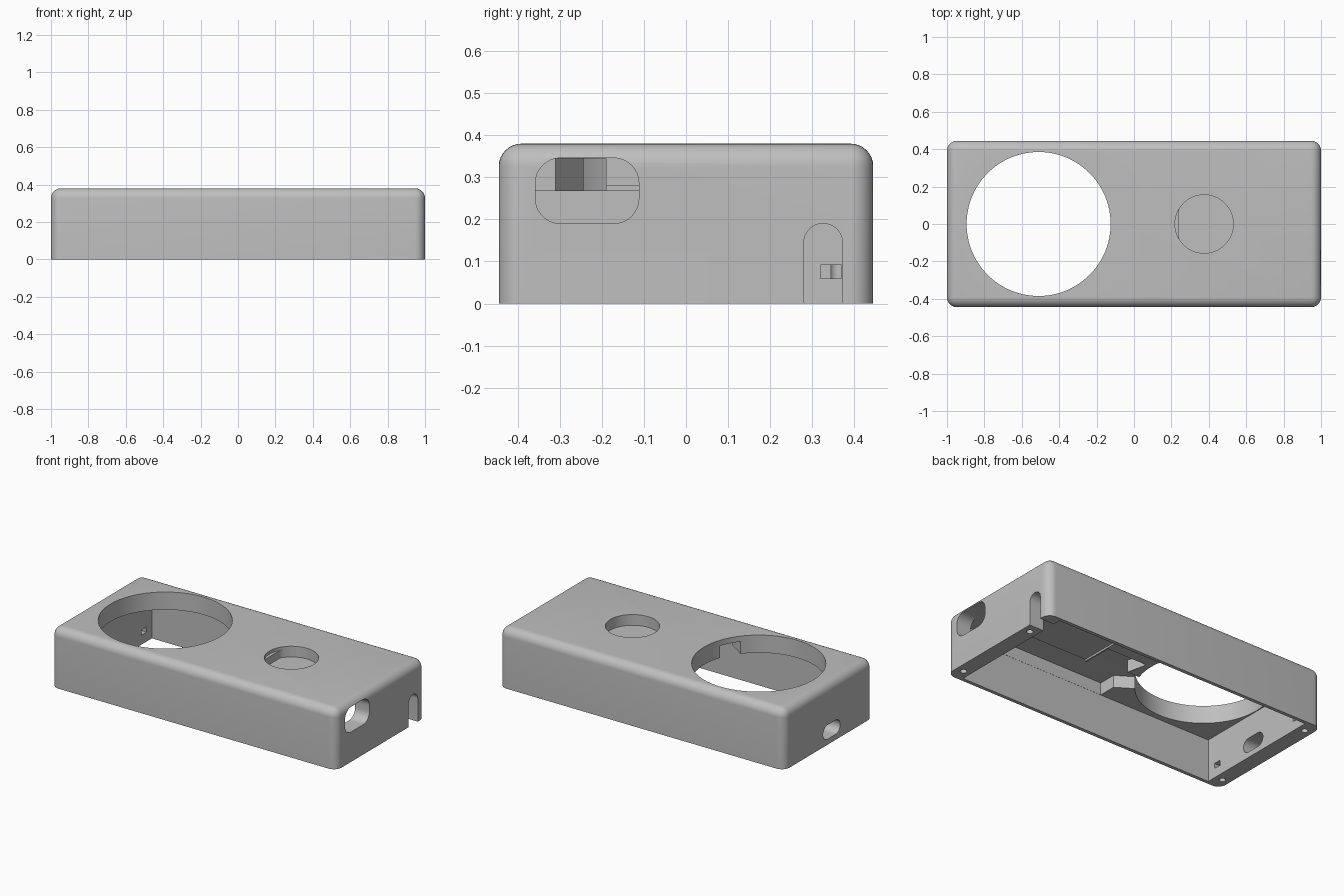
import bpy, bmesh, math
from mathutils import Vector

cube = bpy.data.objects.get("Cube")
if cube:
    bpy.data.objects.remove(cube, do_unlink=True)

grey = bpy.data.materials.new("light_grey")
grey.use_nodes = True
colour = (0.52, 0.52, 0.52, 1)
grey.diffuse_color = colour
grey.node_tree.nodes["Principled BSDF"].inputs["Base Color"].default_value = colour


def prism(name, outline, low, high, axis="z"):
    """Extrude an outline, in (x, y) along z or in (y, z) along x."""
    place = (lambda p, h: (p[0], p[1], h)) if axis == "z" else (lambda p, h: (h, p[0], p[1]))
    bm = bmesh.new()
    base = bm.faces.new([bm.verts.new(place(p, low)) for p in outline])
    new = bmesh.ops.extrude_face_region(bm, geom=[base])["geom"]
    shift = Vector(place((0, 0), high - low))
    bmesh.ops.translate(bm, vec=shift, verts=[v for v in new if isinstance(v, bmesh.types.BMVert)])
    bmesh.ops.recalc_face_normals(bm, faces=bm.faces)
    mesh = bpy.data.meshes.new(name)
    bm.to_mesh(mesh)
    bm.free()
    mesh.materials.append(grey)
    obj = bpy.data.objects.new(name, mesh)
    bpy.context.collection.objects.link(obj)
    return obj


def rect(a0, a1, b0, b1):
    return [(a0, b0), (a1, b0), (a1, b1), (a0, b1)]


def round_rect(a0, a1, b0, b1, r, steps=8):
    corners = [(a1 - r, b1 - r), (a0 + r, b1 - r), (a0 + r, b0 + r), (a1 - r, b0 + r)]
    points = []
    for i, (a, b) in enumerate(corners):
        for k in range(steps + 1):
            t = (i + k / steps) * math.pi / 2
            points.append((a + r * math.cos(t), b + r * math.sin(t)))
    return points


def circle(cx, cy, r, n=64):
    return [(cx + r * math.cos(2 * math.pi * i / n), cy + r * math.sin(2 * math.pi * i / n))
            for i in range(n)]


# Outer shell with rounded upright and top edges
body = prism("enclosure_shell", rect(-1, 1, -0.445, 0.445), 0, 0.38)
bm = bmesh.new()
bm.from_mesh(body.data)
edges = [e for e in bm.edges if max(v.co.z for v in e.verts) > 0.3]
bmesh.ops.bevel(bm, geom=edges, offset=0.054, segments=8, profile=0.5, affect="EDGES")
bm.to_mesh(body.data)
bm.free()

cutters = []


def cut(name, *args):
    cutters.append(prism(name, *args))


# Open underside cavity, thin long walls and thick end walls
cut("cavity", rect(-0.9, 0.9, -0.423, 0.423), -0.1, 0.268)

# Large through hole and shallow button recess with a ledge
cut("large_hole", circle(-0.51, 0, 0.385, 96), -0.1, 0.5)
cut("recess_top", circle(0.375, 0, 0.156), 0.36, 0.5)
floor = [(max(x, 0.24), y) for x, y in circle(0.375, 0, 0.156) if x > 0.22]
cut("recess_floor", floor, 0.312, 0.45)

# Ceiling channel that opens into the large hole, and shallow ceiling panel
channel = [(0.899, -0.422), (-0.11, -0.422), (-0.11, -0.31), (-0.25, -0.22), (-0.22, -0.13),
           (-0.06, -0.13), (-0.09, 0), (0.19, 0), (0.19, -0.19), (0.899, -0.19)]
cut("channel", channel, 0.2, 0.345)
cut("ceiling_panel", rect(0.2, 0.898, -0.195, 0.19), 0.21, 0.28)

# Port and cable arch in the left end, slot in the right end
cut("port", round_rect(-0.358, -0.112, 0.19, 0.346, 0.06), 0.85, 1.1, "x")
cut("cable_arch", round_rect(0.28, 0.372, -0.2, 0.19, 0.0455), 0.85, 1.1, "x")
cut("end_slot", round_rect(-0.115, 0.055, 0.035, 0.125, 0.044), -1.1, -0.85, "x")

# Blind notches inside the right end
for side in (-1, 1):
    cut("notch", rect(side * 0.345 - 0.025, side * 0.345 + 0.025, 0.06, 0.092), -0.94, -0.85, "x")

# Screw holes under the end walls
for x, y in ((0.95, -0.36), (0.95, 0.22), (-0.95, -0.36), (-0.95, 0.36)):
    cut("screw_hole", circle(x, y, 0.019, 20), -0.1, 0.13)

bpy.ops.object.select_all(action="DESELECT")
bpy.context.view_layer.objects.active = body
body.select_set(True)
for cutter in cutters:
    cutter.hide_render = True
    mod = body.modifiers.new("cut", "BOOLEAN")
    mod.operation = "DIFFERENCE"
    mod.solver = "EXACT"
    mod.object = cutter
    bpy.ops.object.modifier_apply(modifier=mod.name)
    bpy.data.objects.remove(cutter, do_unlink=True)

bpy.ops.object.shade_smooth_by_angle(angle=math.radians(30))
